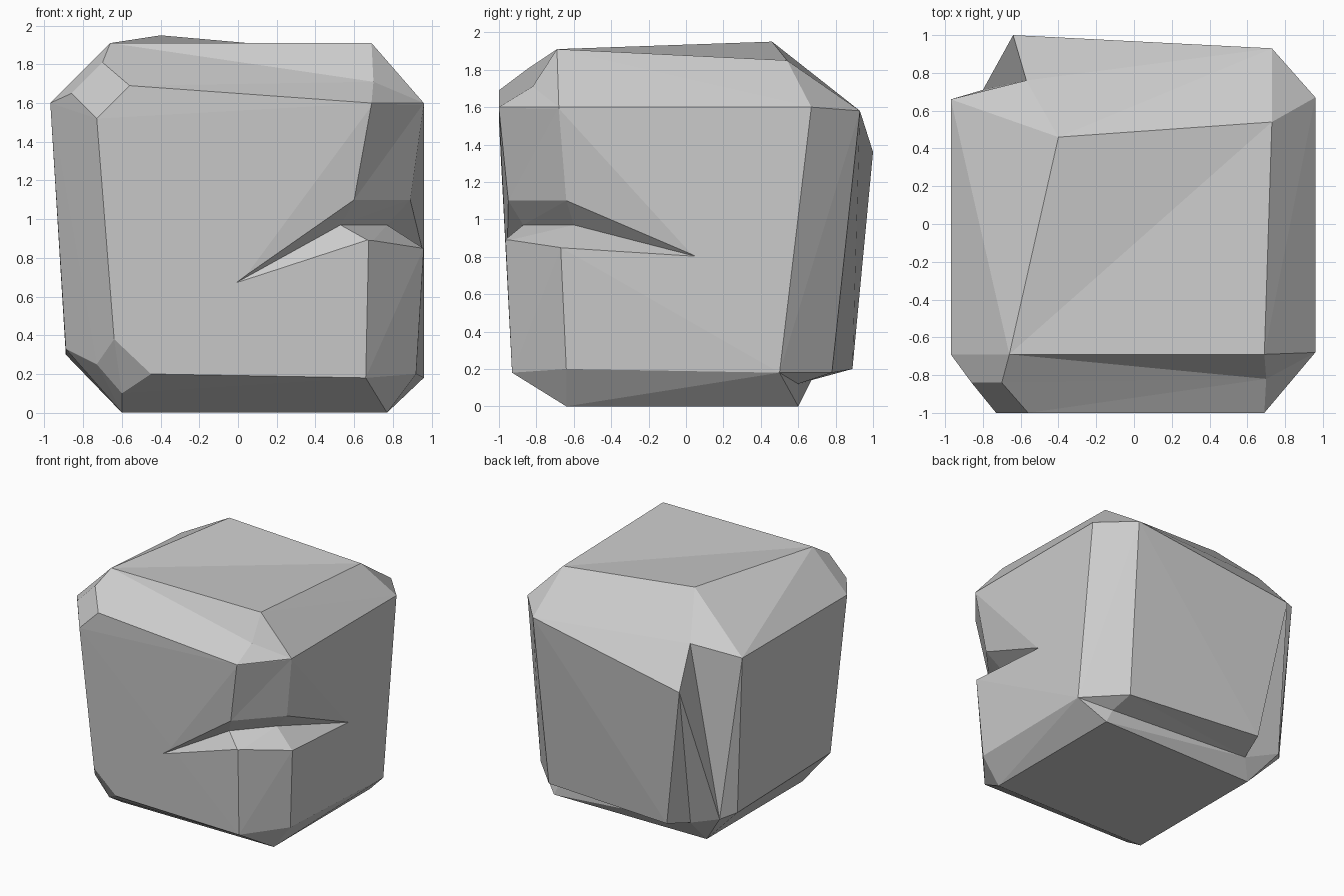
import bpy, bmesh
from mathutils import Vector

if "Cube" in bpy.data.objects:
    bpy.data.objects.remove(bpy.data.objects["Cube"])


def make_object(name, bm):
    bmesh.ops.recalc_face_normals(bm, faces=bm.faces[:])
    mesh = bpy.data.meshes.new(name)
    bm.to_mesh(mesh)
    bm.free()
    obj = bpy.data.objects.new(name, mesh)
    bpy.context.scene.collection.objects.link(obj)
    return obj


# Corners of the chamfered block
corners = [
    # top face and upper rim
    (-.66, -.69, 1.91), (.69, -.69, 1.91), (.73, .54, 1.85),
    (-.97, -.69, 1.6), (-.97, .66, 1.6), (.96, -.68, 1.6), (.96, .67, 1.6),
    (.69, -1, 1.6), (.73, .93, 1.58), (-.64, 1, 1.36),
    # chipped upper and lower front-left corners
    (-.7, -.84, 1.81), (-.86, -.84, 1.65), (-.73, -1, 1.52), (-.56, -1, 1.69),
    (-.64, -.94, .38), (-.73, -.8, .25), (-.6, -.8, .1), (-.45, -.93, .2),
    # lower rim and lip below the crack
    (.66, -.93, .18), (.92, -.64, .2), (.96, .5, .18), (.69, .78, .18),
    (-.45, .89, .2), (-.89, .61, .3), (-.89, -.59, .33), (.96, -.67, .85),
    # base
    (-.6, -.64, 0), (.77, -.64, 0), (.77, .6, 0), (-.6, .59, 0),
]
# Dented corners: hull position, then the place it is pushed to
dents = [
    ((-.4, .46, 1.84), (-.4, .46, 1.95)),      # top peak
    ((-.84, .87, 1.50), (-.57, .76, 1.65)),    # back-left groove, top
    ((-.84, .78, .26), (-.80, .71, .26)),      # back-left groove, bottom
    ((-.58, .86, .08), (-.51, .67, .14)),      # undercut, left end
    ((.72, .70, .06), (.71, .6, .12)),         # undercut, right end
    ((.72, -.88, 1.79), (.7, -.82, 1.71)),     # front-right top rim
]
bm = bmesh.new()
for p in corners:
    bm.verts.new(p)
moved = [(bm.verts.new(a), Vector(b)) for a, b in dents]
bmesh.ops.convex_hull(bm, input=bm.verts[:])
for v, target in moved:
    v.co = target
loose = [v for v in bm.verts if not v.link_faces]
bmesh.ops.delete(bm, geom=loose, context='VERTS')
rock = make_object("rock_block", bm)

# Crack across the front-right edge
bm = bmesh.new()
T1, T2, I1, I2, U1, U2, L1, L2, V1, V2, O = [bm.verts.new(p) for p in (
    (-.03, -.959, .66), (.963, .06, .80),      # crack tips
    (.53, -.87, .97), (.77, -.60, .97),        # inner crease
    (.60, -.95, 1.10), (.89, -.64, 1.10),      # upper lip
    (.69, -.98, .88), (.968, -.675, .843),     # lower lip
    (.6905, -1.001, 1.6), (.961, -.681, 1.6),  # top of the recessed edge
    (1.6, -1.6, .9))]                          # outside
for f in ((T1, I1, U1), (I1, I2, U2), (I1, U2, U1), (I2, T2, U2),
          (T1, L1, I1), (L1, L2, I2), (L1, I2, I1), (L2, T2, I2),
          (U1, U2, V2), (U1, V2, V1), (T1, U1, V1), (T2, V2, U2)):
    bm.faces.new(f)
rim = [T1, V1, V2, T2, L2, L1]
for a, b in zip(rim, rim[1:] + rim[:1]):
    bm.faces.new((a, b, O))
cutter = make_object("crack_cutter", bm)
cutter.hide_render = True
cutter.hide_viewport = True

mod = rock.modifiers.new("crack", 'BOOLEAN')
mod.operation = 'DIFFERENCE'
mod.solver = 'EXACT'
mod.object = cutter
